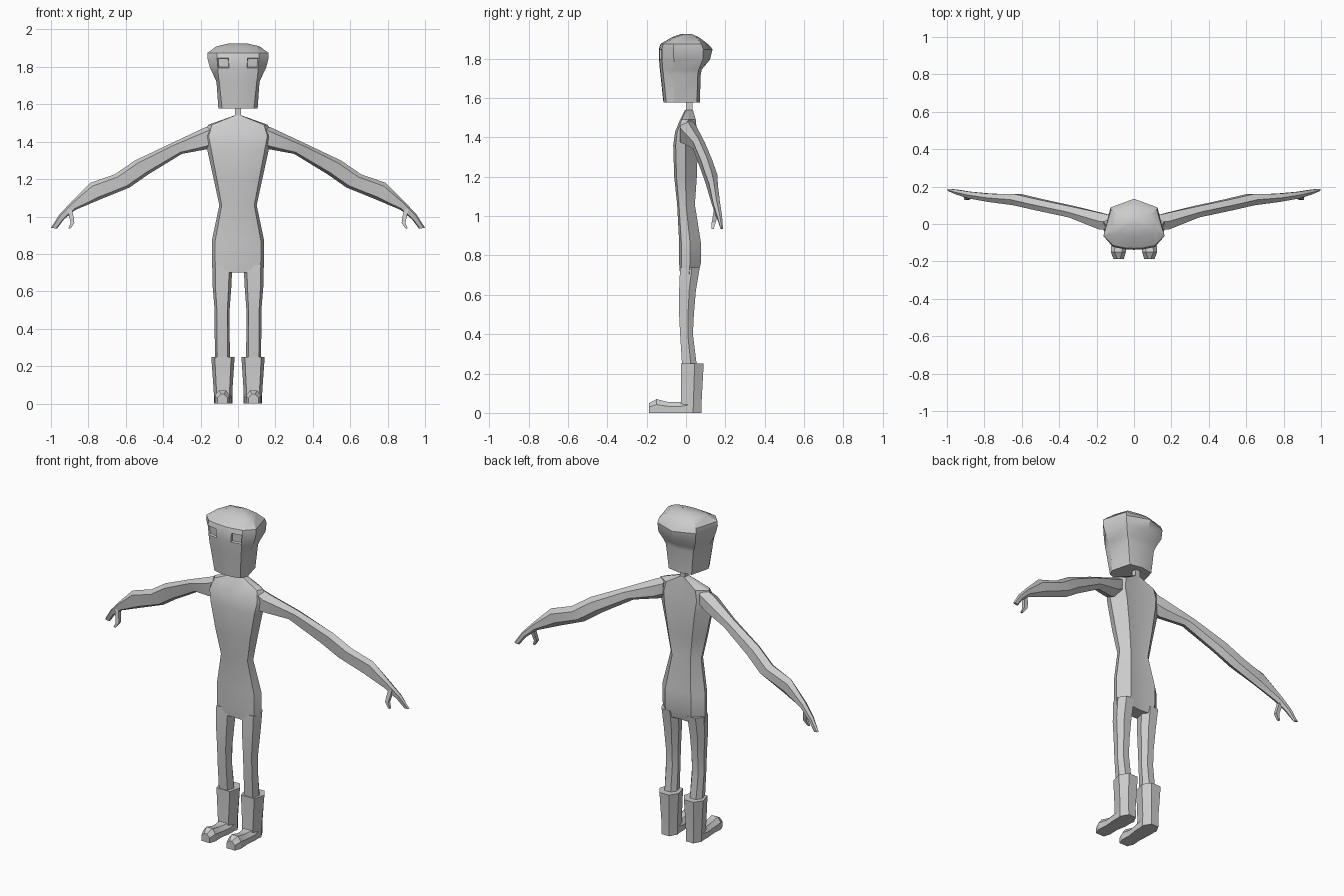
import bpy, bmesh
from mathutils import Vector

old = bpy.data.objects.get("Cube")
if old:
    bpy.data.objects.remove(old, do_unlink=True)

# One plain grey for the whole figure
grey = bpy.data.materials.new("plain_grey")
grey.use_nodes = True
tone = (0.6, 0.6, 0.6, 1)
grey.diffuse_color = tone
shader = next(n for n in grey.node_tree.nodes if n.type == 'BSDF_PRINCIPLED')
shader.inputs["Base Color"].default_value = tone
shader.inputs["Roughness"].default_value = 0.6


def loft(name, rings, mirrored=False, angle=0.5, detail=None):
    """Skin a list of equal-length point rings, closing both ends."""
    bm = bmesh.new()
    loops = [[bm.verts.new(p) for p in ring] for ring in rings]
    count = len(loops[0])
    for low, high in zip(loops, loops[1:]):
        for i in range(count):
            j = (i + 1) % count
            bm.faces.new((low[i], low[j], high[j], high[i]))
    bm.faces.new(loops[0])
    bm.faces.new(loops[-1])
    bmesh.ops.recalc_face_normals(bm, faces=bm.faces[:])
    if detail:
        detail(bm)
    mesh = bpy.data.meshes.new(name)
    bm.to_mesh(mesh)
    bm.free()
    mesh.materials.append(grey)
    obj = bpy.data.objects.new(name, mesh)
    bpy.context.collection.objects.link(obj)
    if mirrored:
        mirror = obj.modifiers.new("mirror", 'MIRROR')
        mirror.use_mirror_merge = False
    bpy.ops.object.select_all(action='DESELECT')
    obj.select_set(True)
    bpy.context.view_layer.objects.active = obj
    bpy.ops.object.shade_smooth_by_angle(angle=angle)
    return obj


def whole(half):
    """Complete a half outline that runs from front centre to back centre."""
    return half + [(-x, y, z) for x, y, z in half[-2:0:-1]]


def mix(a, b, t):
    return a + (b - a) * t


# Torso: flat front, narrow chamfer, wide slanted side and a shallow spine
def torso_ring(z, w, front, back):
    return whole([
        (0, front, z),
        (w * 0.5, front, z),
        (w * 0.87, mix(front, back, 0.1), z),
        (w, mix(front, back, 0.5), z),
        (w * 0.6, back, z),
        (0, back - w * 0.06, z)])


loft("torso", [torso_ring(*row) for row in (
    (.70, .135, -.03, .06),
    (.76, .14, -.035, .075),
    (.87, .14, -.035, .075),
    (1.06, .10, -.045, .045),
    (1.2, .13, -.06, .055),
    (1.36, .165, -.065, .06),
    (1.43, .18, -.055, .055),
    (1.49, .16, -.03, .05),
    (1.54, .02, -.005, .035))], angle=0.6)


# Legs and boot shafts share one six-sided column section
def column_ring(z, inner, outer, front, back):
    w = outer - inner
    side = mix(front, back, 0.6)
    return [
        (inner + w * 0.15, front, z),
        (outer - w * 0.15, front, z),
        (outer, side, z),
        (outer - w * 0.25, back, z),
        (inner + w * 0.25, back, z),
        (inner, side, z)]


loft("legs", [column_ring(*row) for row in (
    (.74, .03, .138, -.03, .07),
    (.62, .036, .135, -.035, .05),
    (.5, .045, .125, -.035, .04),
    (.4, .045, .125, -.03, .035),
    (.24, .043, .123, -.02, .055))], mirrored=True)

loft("boot_shafts", [column_ring(*row) for row in (
    (0, .03, .128, -.03, .08),
    (.07, .03, .13, -.025, .08),
    (.25, .018, .143, -.025, .09))], mirrored=True, angle=0.3)


# Feet: rings along the length of the boot
def foot_ring(y, inner, outer, top):
    shoulder = top * 0.6
    return [
        (inner, y, 0), (outer, y, 0), (outer, y, shoulder),
        (outer - 0.02, y, top), (inner + 0.02, y, top), (inner, y, shoulder)]


loft("boot_feet", [foot_ring(*row) for row in (
    (.03, .035, .125, .07),
    (-.03, .035, .125, .055),
    (-.09, .045, .12, .055),
    (-.15, .043, .124, .07),
    (-.187, .055, .11, .05))], mirrored=True, angle=0.3)

# Arms with tapered hands: each ring spans an upper and a lower outline point
ARM_SECTION = ((0, 0), (.25, 1), (.75, 1), (1, 0), (.85, -1), (.2, -1))


def arm_ring(top_x, top_z, low_x, low_z, y, thick):
    return [(mix(top_x, low_x, t), y + side * thick, mix(top_z, low_z, t))
            for t, side in ARM_SECTION]


loft("arms", [arm_ring(*row) for row in (
    (.12, 1.5, .12, 1.38, .01, .035),
    (.19, 1.47, .165, 1.36, .015, .045),
    (.36, 1.39, .3, 1.335, .065, .03),
    (.55, 1.3, .48, 1.225, .105, .03),
    (.66, 1.225, .58, 1.155, .13, .03),
    (.79, 1.18, .74, 1.09, .14, .022),
    (.89, 1.08, .87, 1.035, .155, .018),
    (.955, 1.01, .93, .985, .17, .013),
    (1, .94, .968, .935, .182, .006))], mirrored=True)


# Thumbs: small hooked spikes in front of the hands
def thumb_ring(x, y, z, r):
    return [(x - r, y - r, z), (x + r, y - r, z),
            (x + r, y + r, z), (x - r, y + r, z)]


loft("thumbs", [thumb_ring(*row) for row in (
    (.9, .155, 1.04, .012),
    (.888, .145, .985, .011),
    (.885, .14, .965, .01),
    (.902, .135, .935, .006))], mirrored=True)

# Neck
loft("neck", [thumb_ring(0, .017, z, .016) for z in (1.51, 1.6)])


# Head: tapered face, wide brow and a bulging back of the skull
def head_ring(z, face, front, w, side, nape, nape_y, back):
    return whole([
        (0, front, z),
        (face * 0.45, front + 0.003, z),
        (face, front + 0.015, z),
        (w, side, z),
        (nape, nape_y, z),
        (0, back, z)])


def sink_eyes(bm):
    """Inset a shallow socket on each side of the upper face."""
    sockets = []
    for f in bm.faces:
        c = f.calc_center_median()
        if c.y < -0.1 and 0.06 < abs(c.x) < 0.12 and 1.81 < c.z < 1.84:
            sockets.append(f)
    bmesh.ops.inset_individual(bm, faces=sockets, thickness=0.006, depth=-0.01)


loft("head", [head_ring(*row) for row in (
    (1.578, .085, -.115, .105, -.06, .075, .055, .07),
    (1.72, .1, -.13, .115, -.06, .09, .06, .075),
    (1.745, .104, -.133, .126, -.06, .1, .065, .08),
    (1.795, .108, -.137, .15, -.062, .122, .085, .122),
    (1.848, .112, -.138, .164, -.064, .126, .088, .135),
    (1.875, .112, -.13, .163, -.064, .122, .078, .112),
    (1.91, .095, -.07, .115, -.03, .085, .05, .065),
    (1.925, .04, -.025, .05, -.01, .03, .02, .03))],
    angle=0.55, detail=sink_eyes)
